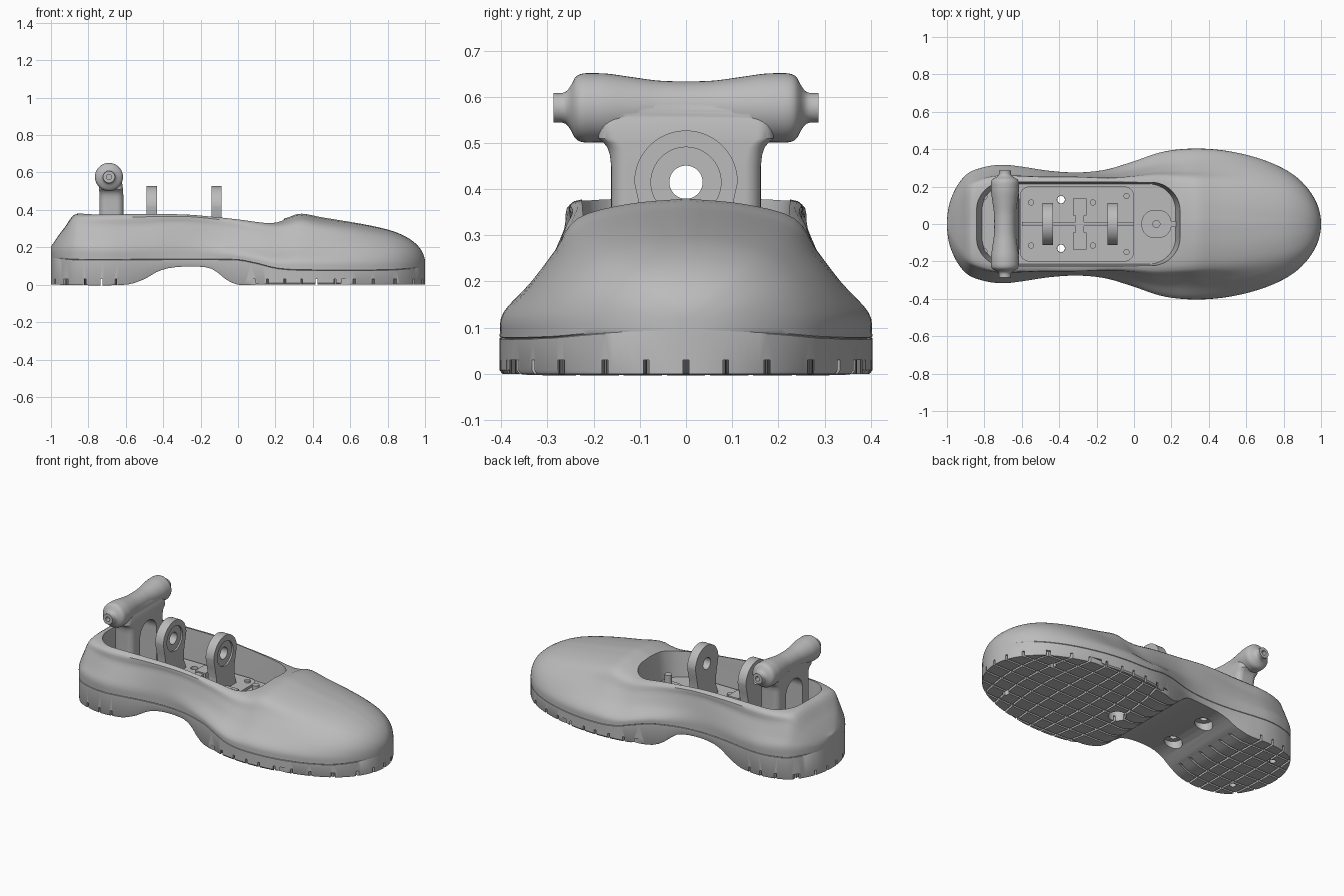
import bpy, bmesh, math
from mathutils import Matrix, Vector

cube = bpy.data.objects.get("Cube")
if cube:
    bpy.data.objects.remove(cube)

grey = bpy.data.materials.new("plain grey")
grey.use_nodes = True
GREY = (0.5, 0.5, 0.5, 1)
grey.diffuse_color = GREY
grey.node_tree.nodes["Principled BSDF"].inputs["Base Color"].default_value = GREY


def make(name, bm):
    bmesh.ops.recalc_face_normals(bm, faces=bm.faces)
    mesh = bpy.data.meshes.new(name)
    bm.to_mesh(mesh)
    bm.free()
    mesh.materials.append(grey)
    ob = bpy.data.objects.new(name, mesh)
    bpy.context.collection.objects.link(ob)
    smooth(ob)
    return ob


def smooth(ob):
    bpy.ops.object.select_all(action="DESELECT")
    ob.select_set(True)
    bpy.context.view_layer.objects.active = ob
    bpy.ops.object.shade_smooth_by_angle(angle=math.radians(35))


def combine(ob, other, op="DIFFERENCE"):
    mod = ob.modifiers.new("cut", "BOOLEAN")
    mod.operation, mod.object, mod.solver = op, other, "EXACT"
    bpy.context.view_layer.objects.active = ob
    bpy.ops.object.modifier_apply(modifier=mod.name)
    bpy.data.objects.remove(other)
    smooth(ob)


def loft(bm, rings):
    loops = [[bm.verts.new(p) for p in ring] for ring in rings]
    n = len(loops[0])
    for a, b in zip(loops, loops[1:]):
        for i in range(n):
            j = (i + 1) % n
            bm.faces.new((a[i], a[j], b[j], b[i]))
    bm.faces.new(loops[0])
    bm.faces.new(loops[-1])


def cylinder(bm, center, r, depth, axis="Z"):
    turn = {"X": Matrix.Rotation(math.pi / 2, 4, "Y"),
            "Y": Matrix.Rotation(math.pi / 2, 4, "X"), "Z": Matrix()}[axis]
    bmesh.ops.create_cone(bm, cap_ends=True, segments=40, radius1=r, radius2=r,
                          depth=depth, matrix=Matrix.Translation(center) @ turn)


def box(bm, center, size):
    bmesh.ops.create_cube(bm, size=1, matrix=Matrix.Translation(center) @ Matrix.Diagonal((*size, 1)))


def prism(bm, outline, lo, hi):
    loft(bm, [[Vector(p) + Vector(o) for p in outline] for o in (lo, hi)])


def rounded(x0, x1, hy, r, z=0, steps=12):
    pts = []
    for k, (cx, cy) in enumerate([(x1 - r, hy - r), (x0 + r, hy - r), (x0 + r, r - hy), (x1 - r, r - hy)]):
        for i in range(steps + 1):
            a = (k + i / steps) * math.pi / 2
            pts.append((cx + r * math.cos(a), cy + r * math.sin(a), z))
    return pts


def spline(points, key=lambda v: v):
    """Smooth curve through (position, value) pairs."""
    ks = [key(p[0]) for p in points]
    vs = [p[1] for p in points]
    last = len(ks) - 1

    def slope(i):
        a, b = max(i - 1, 0), min(i + 1, last)
        return (vs[b] - vs[a]) / (ks[b] - ks[a])

    def value(x):
        t = min(max(key(x), ks[0]), ks[-1])
        i = next((n for n in range(last) if t <= ks[n + 1]), last - 1)
        h = ks[i + 1] - ks[i]
        u = (t - ks[i]) / h
        return ((1 + 2 * u) * (1 - u) ** 2 * vs[i] + u * (1 - u) ** 2 * h * slope(i)
                + u * u * (3 - 2 * u) * vs[i + 1] + u * u * (u - 1) * h * slope(i + 1))
    return value


def arc(x):
    return math.acos(max(-1, min(1, -x)))


# Plan outline, top line, seam line and arched underside along the length
width = spline([(-1, .004), (-.98, .13), (-.9, .26), (-.8, .303), (-.7, .315), (-.6, .305), (-.45, .283),
                (-.3, .275), (-.15, .29), (0, .335), (.15, .385), (.3, .403), (.45, .397), (.6, .37),
                (.75, .32), (.87, .25), (.96, .145), (1, .004)], arc)
top = spline([(-1, .2), (-.985, .225), (-.93, .302), (-.885, .366), (-.865, .378), (-.84, .38), (-.3, .38),
              (-.1, .367), (.1, .348), (.2, .345), (.26, .357), (.33, .38), (.45, .36), (.8, .295),
              (.9, .255), (.96, .21), (1, .12)], arc)
seam = spline([(-1, .145), (-.85, .135), (-.02, .135), (.1, .115), (.2, .09), (.32, .08), (.8, .08), (1, .095)])
under = spline([(-1, 0), (-.6, 0), (-.5, .03), (-.43, .07), (-.35, .092), (-.2, .096), (-.13, .08),
                (-.06, .025), (0, 0), (.1, 0), (1, 0)])

# Cross-section shapes of the upper: (width fraction, height fraction)
shapes = [(-1, [(1, 0), (1, .3), (.97, .5), (.8, .72), (.5, .92), (.25, .98), (0, 1)]),
          (-.87, [(1, 0), (1, .25), (.93, .45), (.82, .75), (.72, .94), (.4, 1), (0, 1)]),
          (-.6, [(1, 0), (1, .22), (.93, .47), (.85, .72), (.8, .96), (.4, 1), (0, 1)]),
          (-.3, [(1, 0), (1, .25), (.96, .52), (.91, .8), (.88, .97), (.45, 1), (0, 1)]),
          (0, [(1, 0), (.99, .15), (.87, .4), (.78, .72), (.72, .94), (.4, .99), (0, 1)]),
          (.3, [(1, 0), (.98, .17), (.83, .39), (.7, .63), (.59, .86), (.32, .96), (0, 1)]),
          (.7, [(1, 0), (.99, .2), (.9, .44), (.76, .67), (.57, .86), (.3, .965), (0, 1)]),
          (1, [(1, 0), (.99, .25), (.93, .5), (.8, .7), (.6, .87), (.3, .97), (0, 1)])]
columns = [[spline([(x, s[i][k]) for x, s in shapes]) for k in (0, 1)] for i in range(7)]
stations = [-math.cos(math.pi * i / 90) for i in range(91)]


def mirrored(x, half):
    return [(x, y, z) for y, z in half] + [(x, -y, z) for y, z in reversed(half) if y > 1e-6]


def upper_ring(x):
    w, zs, zt = width(x), seam(x), top(x)
    pts = [(i, c[0](x), c[1](x)) for i, c in enumerate(columns)]
    fy, fh = spline([(i, y) for i, y, h in pts]), spline([(i, h) for i, y, h in pts])
    half = [(w * .98, zs - .003)]
    for i in range(25):
        y = 0 if i == 24 else max(fy(i / 4), .001) * w
        half.append((y, zs + .001 + (zt - zs - .001) * fh(i / 4)))
    return mirrored(x, half)


def sole_ring(x):
    w, zs, zb = width(x), seam(x), under(x)
    return mirrored(x, [(w * .985, zb), (w, zb + .008), (w, zs - .003), (w * .985, zs - .001)])


bm = bmesh.new()
loft(bm, [upper_ring(x) for x in stations])
upper = make("shoe_upper", bm)
bm = bmesh.new()
loft(bm, [sole_ring(x) for x in stations])
sole = make("sole", bm)

# Foot opening, tapering down to the inner floor
FLOOR = .18
bm = bmesh.new()
rings = []
for z, s in ((FLOOR, .95), (.34, .99), (.5, 1.04)):
    rings.append([(-.295 + (p[0] + .295) * s, p[1] * s, z) for p in rounded(-.84, .25, .225, .15)])
loft(bm, rings)
combine(upper, make("opening_cutter", bm))


# Tread grooves: bowed lengthwise lines, then bowed cross lines
def groove(bm, path, dx, dy):
    ring = [(x - dx, y - dy, 0) for x, y in path] + [(x + dx, y + dy, 0) for x, y in reversed(path)]
    prism(bm, ring, (0, 0, -.03), (0, 0, .03))


bm = bmesh.new()
for mid, reach, shift in ((-.78, .3, .5), (.45, .65, 0)):
    for i in range(-4, 5):
        groove(bm, [(mid + u * reach, (i + shift) * .094 * (1 - .12 * u * u))
                    for u in (j / 8 for j in range(-8, 9))], 0, .006)
combine(sole, make("long_groove_cutter", bm))
bm = bmesh.new()
for mid, offsets in ((-.73, (-.2, -.1, 0, .09)), (.42, (-.32, -.21, -.1, 0, .12, .24, .35, .46))):
    for d in offsets:
        groove(bm, [(mid + d * (1 - 1.2 * y * y), y) for y in (j * .06 for j in range(-8, 9))], .006, 0)
combine(sole, make("cross_groove_cutter", bm))

# Bolt holes with wide counterbores underneath
BOLTS = [(-.39, .13), (-.39, -.13), (.12, 0)]
for part in (sole, upper):
    bm = bmesh.new()
    for x, y in BOLTS:
        cylinder(bm, (x, y, .15), .02, .5)
    combine(part, make("bolt_cutter", bm))
bm = bmesh.new()
for x, y in BOLTS:
    cylinder(bm, (x, y, .03), .05, .17)
for x, y in ((-.85, .17), (-.85, -.17), (.75, .2), (.75, -.2)):
    cylinder(bm, (x, y, 0), .018, .07)
combine(sole, make("counterbore_cutter", bm))

# Floor plate with its ribs, centre block and front tongue
bm = bmesh.new()
prism(bm, rounded(-.61, .0, .2, .05), (0, 0, FLOOR - .01), (0, 0, FLOOR + .015))
plate = make("floor_plate", bm)
bm = bmesh.new()
for x, y in BOLTS[:2]:
    cylinder(bm, (x, y, FLOOR), .021, .2)
combine(plate, make("plate_hole_cutter", bm))
bm = bmesh.new()
box(bm, (-.3, 0, FLOOR + .02), (.6, .022, .03))
for y in (-.09, .09):
    box(bm, (-.29, y, FLOOR + .03), (.07, .09, .04))
for y in (-.03, .03):
    box(bm, (-.29, y, FLOOR + .025), (.045, .04, .035))
make("floor_ribs", bm)
bm = bmesh.new()
prism(bm, rounded(.04, .2, .075, .07), (0, 0, FLOOR - .01), (0, 0, FLOOR + .02))
box(bm, (.215, 0, FLOOR + .005), (.07, .03, .03))
tongue = make("front_tongue", bm)
bm = bmesh.new()
cylinder(bm, (.12, 0, FLOOR), .021, .2)
combine(tongue, make("tongue_hole_cutter", bm))
bm = bmesh.new()
for side in (-1, 1):
    for x, y in ((-.55, .115), (-.22, .115), (-.04, .15), (-.8, .145)):
        cylinder(bm, (x, y * side, FLOOR + .012), .016, .03)
make("floor_screws", bm)

# Pivot lugs: rounded top, flared foot, recessed eye
EYE = .415
for name, x in (("rear_lug", -.46), ("front_lug", -.115)):
    half = [(.11, FLOOR), (.105, .215), (.088, .25), (.088, .3), (.1, .36)]
    half += [(.112 * math.cos(a), EYE + .112 * math.sin(a)) for a in (math.pi * i / 40 for i in range(20))]
    outline = mirrored(x, half + [(0, EYE + .112)])
    bm = bmesh.new()
    prism(bm, outline, (-.028, 0, 0), (.028, 0, 0))
    lug = make(name, bm)
    for r, shift, depth in ((.036, 0, .2), (.076, .028, .02)):
        bm = bmesh.new()
        cylinder(bm, (x + shift, 0, EYE), r, depth, "X")
        combine(lug, make("eye_cutter", bm))

# Heel handle: turned crossbar blended into a post that tapers inside it
BAR_X, BAR_Z = -.69, .576
radius = spline([(0, .057), (.06, .059), (.12, .067), (.17, .074), (.2, .075), (.225, .074), (.24, .066),
                 (.25, .047), (.26, .035), (.27, .032), (.287, .032)])
bm = bmesh.new()
rings = []
for i in range(-44, 45):
    y = i / 44 * .287
    r = radius(abs(y))
    rings.append([(BAR_X + r * math.cos(a), y, BAR_Z + r * math.sin(a))
                  for a in (math.tau * k / 40 for k in range(40))])
loft(bm, rings)
handle = make("heel_handle", bm)
bm = bmesh.new()
loft(bm, [rounded(BAR_X - back, BAR_X + front, hy, .035, z) for z, back, front, hy in (
    (FLOOR - .01, .05, .077, .162), (.45, .05, .077, .162), (.475, .05, .077, .165), (.49, .051, .076, .17),
    (.5, .052, .076, .178), (.51, .053, .075, .19), (.54, .053, .071, .19), (.57, .05, .062, .18),
    (.6, .043, .05, .165))])
combine(handle, make("post", bm), "UNION")
half = [(.08, .1)] + [(.08 * math.cos(a), .4 + .08 * math.sin(a)) for a in (math.pi * i / 32 for i in range(16))]
bm = bmesh.new()
prism(bm, mirrored(BAR_X, half + [(0, .48)]), (-.2, 0, 0), (.2, 0, 0))
combine(handle, make("post_opening_cutter", bm))
bm = bmesh.new()
for side in (-1, 1):
    cylinder(bm, (BAR_X, side * .287, BAR_Z), .014, .06, "Y")
combine(handle, make("bar_end_cutter", bm))
